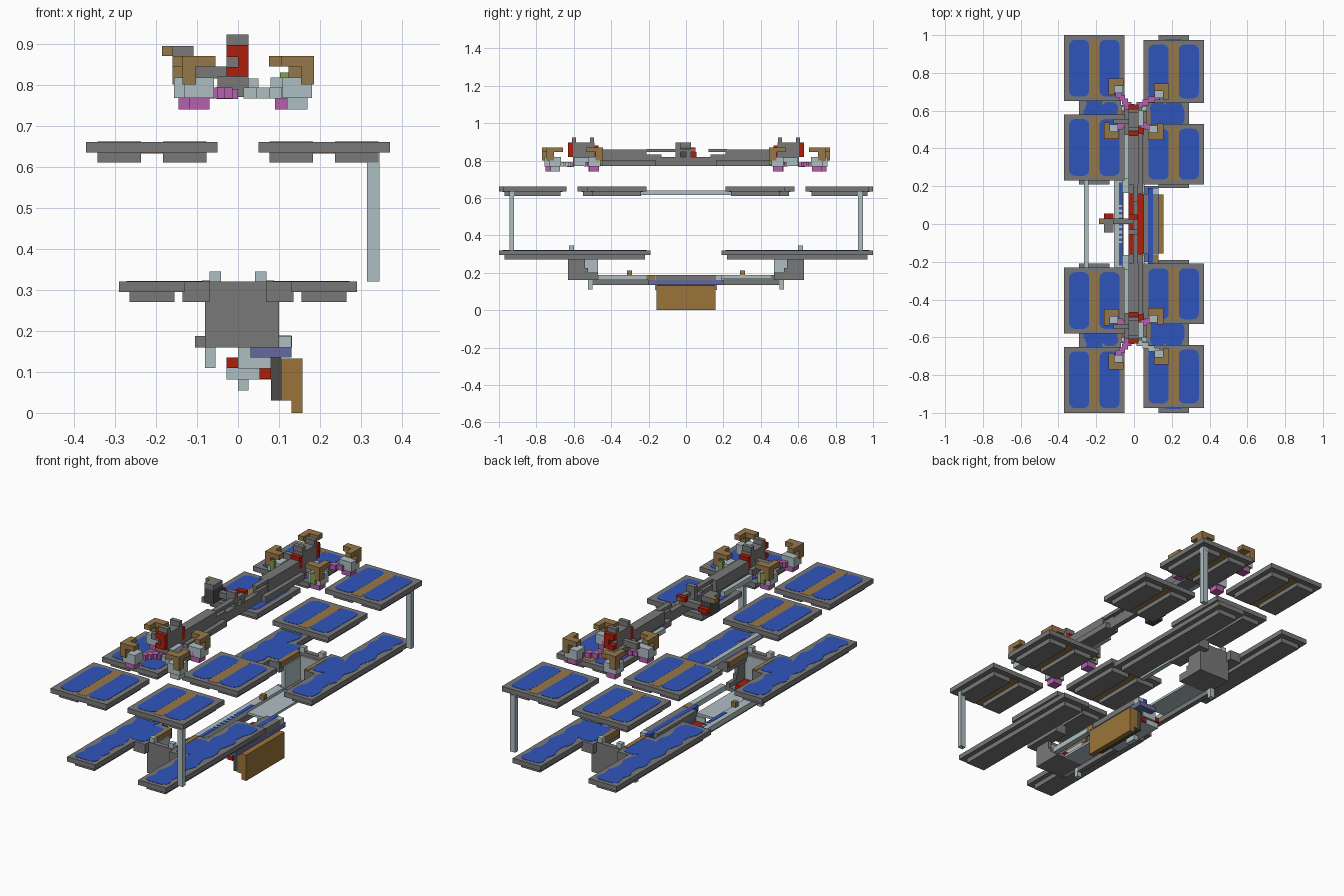
import bpy, bmesh, math

cube = bpy.data.objects.get("Cube")
if cube:
    bpy.data.objects.remove(cube, do_unlink=True)


def material(name, r, g, b):
    m = bpy.data.materials.new(name)
    m.use_nodes = True
    m.diffuse_color = (r, g, b, 1)
    m.node_tree.nodes["Principled BSDF"].inputs["Base Color"].default_value = (r, g, b, 1)
    return m


grey = material("mid grey", .19, .19, .19)
dark = material("dark grey", .07, .07, .07)
light = material("pale blue grey", .43, .52, .54)
brown = material("brown", .3, .185, .065)
ochre = material("ochre", .33, .175, .04)
red = material("red", .42, .013, .003)
blue = material("water blue", .03, .09, .5)
pink = material("magenta", .46, .12, .42)
green = material("leaf green", .22, .36, .06)
lilac = material("slate blue", .13, .14, .34)


def finish(name, mat, bm):
    bmesh.ops.recalc_face_normals(bm, faces=bm.faces)
    me = bpy.data.meshes.new(name)
    bm.to_mesh(me)
    bm.free()
    me.materials.append(mat)
    ob = bpy.data.objects.new(name, me)
    bpy.context.collection.objects.link(ob)


def box(name, mat, xs, ys, zs, signs=(1, -1)):
    """Box from x, y and z ranges, placed at each y sign."""
    bm = bmesh.new()
    for s in signs:
        geo = bmesh.ops.create_cube(bm, size=1)
        for v in geo["verts"]:
            v.co = (xs[0] + (v.co.x + .5) * (xs[1] - xs[0]),
                    s * (ys[0] + (v.co.y + .5) * (ys[1] - ys[0])),
                    zs[0] + (v.co.z + .5) * (zs[1] - zs[0]))
    finish(name, mat, bm)


def single(name, mat, xs, ys, zs):
    box(name, mat, xs, ys, zs, (1,))


def pool(name, xs, ys, z, wave=0):
    """Thin rounded water plate, with a wavy shore when wave is set."""
    bm = bmesh.new()
    cx, cy = sum(xs) / 2, sum(ys) / 2
    hx, hy, r = (xs[1] - xs[0]) / 2, (ys[1] - ys[0]) / 2, .03
    for s in (1, -1):
        pts = []
        steps = 16 if wave else 1
        for sx, sy, start in ((1, 1, 0), (-1, 1, 1), (-1, -1, 2), (1, -1, 3)):
            for k in range(4):
                a = (start + k / 3) * math.pi / 2
                pts.append((cx + sx * (hx - r) + r * math.cos(a),
                            cy + sy * (hy - r) + r * math.sin(a)))
            if start in (1, 3):
                side = -1 if start == 1 else 1
                for k in range(1, steps):
                    t = (1 - 2 * k / steps) * -side
                    ripple = wave * (1 + math.sin(k * 1.9 + start))
                    pts.append((cx + side * (hx - ripple), cy + t * (hy - r)))
        face = bm.faces.new([bm.verts.new((x, s * y, z - .003)) for x, y in pts])
        top = bmesh.ops.extrude_face_region(bm, geom=[face])["geom"]
        bmesh.ops.translate(bm, vec=(0, 0, .0045),
                            verts=[v for v in top if isinstance(v, bmesh.types.BMVert)])
    finish(name, blue, bm)


# Upper pool platforms
for side, label, rows in ((-1, "right", ((.23, .58), (.65, 1))),
                          (1, "left", ((.21, .53), (.64, .975)))):
    for row, (a, b) in zip(("inner", "outer"), rows):
        tag = f"{label}_{row}"
        c = side * .21
        box(f"platform_{tag}", grey, (c - .16, c + .16), (a, b), (.635, .66))
        box(f"platform_walk_{tag}", brown, (c - .027, c + .027), (a + .02, b - .02), (.632, .661))
        for off in (-.08, .08):
            box(f"platform_base_{tag}", grey, (c + off - .053, c + off + .053),
                (a + .03, b - .03), (.61, .635))
            pool(f"platform_water_{tag}", (c + off - .053, c + off + .053),
                 (a + .025, b - .025), .66)

# Platform supports
box("platform_post", light, (.315, .345), (.92, .945), (.32, .635))
single("platform_tie_bar", light, (-.265, -.24), (-.24, .24), (.615, .64))

# Lower terraces, joined by pads beside each trough
for side, label, a, b in ((-1, "right", .21, .98), (1, "left", .19, 1)):
    x0, x1 = sorted((side * .13, side * .29))
    box(f"terrace_{label}", grey, (x0, x1), (a, b), (.295, .32))
    box(f"terrace_base_{label}", grey, (x0 + .025, x1 - .025), (a + .03, b - .03), (.27, .295))
    pool(f"terrace_water_{label}", (x0 + .018, x1 - .018), (a + .02, b - .02), .32, wave=.011)
    p0, p1 = sorted((side * .07, side * .135))
    box(f"pad_{label}", grey, (p0, p1), (.44, .66), (.27, .32))
    q0, q1 = sorted((side * .085, side * .17))
    pool(f"pad_water_{label}", (q0, q1), (.465, .645), .32)
    r0, r1 = sorted((side * .066, side * .088))
    box(f"pad_brown_edge_{label}", brown, (r0, r1), (.45, .6), (.29, .3225))
    box(f"pad_stud_{label}", light, (side * .055 - .014, side * .055 + .014), (.6, .625), (.32, .345))

# Hollow troughs, open towards the middle
box("trough_floor", grey, (-.08, .1), (.47, .63), (.16, .178))
box("trough_outer_wall", grey, (-.08, .1), (.605, .63), (.16, .32))
box("trough_lining", light, (-.06, .08), (.595, .605), (.178, .3))
box("trough_right_wall", light, (-.08, -.06), (.47, .61), (.16, .295))
box("trough_left_wall", grey, (.08, .1), (.54, .61), (.16, .295))
box("trough_left_sill", grey, (.08, .1), (.47, .54), (.16, .2))
box("trough_left_corner", grey, (.08, .1), (.525, .54), (.2, .225))
box("trough_red_block", red, (-.02, .05), (.475, .55), (.178, .2))
box("trough_foot", light, (-.08, -.055), (.5, .525), (.11, .16))

# Long lower bridge with its central pit
single("bridge_right_edge", grey, (-.08, -.055), (-.5, .5), (.135, .162))
single("bridge_right_rail", light, (-.105, -.06), (-.46, .46), (.16, .187))
box("bridge_rail_cap", grey, (-.105, -.08), (.46, .48), (.16, .187))
single("bridge_left_rail", light, (.1, .13), (-.47, .19), (.16, .187))
box("bridge_deck", light, (-.06, .055), (.165, .47), (.16, .172))
single("bridge_lilac_beam", lilac, (.052, .13), (-.2, .2), (.135, .16))
box("bridge_lilac_end", lilac, (.03, .052), (.165, .2), (.135, .16))
single("bridge_blue_channel", blue, (.075, .1), (-.21, .19), (.16, .189))
box("bridge_blue_strip", blue, (-.08, -.061), (.1, .22), (.183, .189))
for k in range(-3, 4):
    single("bridge_blue_mark", blue, (-.08, -.061), (k * .028 - .007, k * .028 + .007), (.183, .189))
box("bridge_brown_block", brown, (-.08, -.055), (.29, .315), (.187, .212))
single("bridge_brown_end", brown, (.1, .131), (-.21, -.162), (.162, .189))
single("bridge_side_plate", grey, (.1, .132), (-.16, .16), (.16, .188))
single("bridge_inner_plate", grey, (.05, .075), (-.16, .16), (.16, .188))

# Pit hull
single("pit_red_floor", red, (-.028, .05), (-.16, .16), (.11, .135))
single("pit_hull", light, (-.028, .08), (-.15, .15), (.082, .11))
single("pit_keel", light, (0, .025), (-.03, .03), (.055, .082))
box("pit_end_wall", light, (0, .08), (.155, .165), (.108, .16))
box("pit_red_end", red, (.052, .08), (.12, .158), (.083, .108))

# Hanging side panel
single("panel_backing", dark, (.08, .105), (-.15, .15), (.03, .135))
single("panel_upper", ochre, (.105, .135), (-.155, .155), (.03, .133))
single("panel_lower", ochre, (.13, .157), (-.157, .157), (0, .133))

# Top beam
single("beam_spine", grey, (-.004, .022), (-.45, .45), (.77, .82))
box("beam_wing", grey, (-.03, .048), (.16, .48), (.77, .8))
box("beam_deck", grey, (-.028, .025), (.21, .47), (.8, .86))
box("beam_slope", grey, (-.004, .022), (.13, .22), (.815, .832))
single("beam_top_bar", grey, (-.004, .022), (-.21, .05), (.845, .862))
single("beam_top_stub", grey, (-.004, .022), (.12, .22), (.845, .862))
box("beam_side_strip", light, (-.052, -.03), (.24, .47), (.77, .795))

# Central cabin on an arm
single("cabin_arm", grey, (-.11, .02), (0, .028), (.815, .845))
single("cabin_body", dark, (-.16, -.108), (-.045, .03), (.8, .87))
single("cabin_red_side", red, (-.16, -.108), (.03, .055), (.82, .845))
single("cabin_roof", grey, (-.16, -.108), (-.045, .028), (.87, .895))
single("cabin_brown_front", brown, (-.185, -.16), (0, .028), (.87, .895))
single("beam_centre_block", grey, (-.028, .022), (-.055, -.03), (.82, .895))
single("beam_red_block", red, (-.028, .022), (.025, .05), (.845, .87))

# Towers at the beam ends
box("tower_base", grey, (-.05, .025), (.47, .605), (.79, .82))
box("tower_body", grey, (-.028, .025), (.49, .605), (.77, .895))
box("tower_red_outer", red, (0, .025), (.605, .632), (.82, .897))
box("tower_red_cap", red, (-.028, 0), (.605, .632), (.868, .897))
box("tower_red_foot", red, (-.028, 0), (.605, .632), (.82, .843))
box("tower_red_inner", red, (-.028, .025), (.467, .492), (.82, .88))
for y in (.492, .588):
    box("tower_peak", grey, (-.028, .025), (y, y + .022), (.89, .922))
box("tower_arm", grey, (-.108, -.028), (.53, .555), (.815, .845))
box("tower_light_block", light, (.02, .05), (.52, .6), (.77, .815))
box("tower_pink_base", pink, (-.052, 0), (.6, .635), (.765, .79))

# Four hooked pods at each end, with stepped links to the towers
for end, end_name in ((1, "back"), (-1, "front")):
    for x, y, beam_y, label in ((-.095, .725, .63, "right_outer"), (-.12, .495, .53, "right_inner"),
                                (.145, .7, .63, "left_outer"), (.115, .49, .53, "left_inner")):
        s = 1 if x > 0 else -1
        t = 1 if "outer" in label else -1
        link = light if end < 0 and label == "left_outer" else pink
        tag = f"{end_name}_{label}"
        for k in range(4):
            f = k / 3
            px, py = s * .03 + (x - s * .03) * f * .8, beam_y + (y - beam_y) * f * .6
            box(f"pod_link_{tag}", link, (px - .016, px + .016), (py - .016, py + .016),
                (.767, .793), (end,))
        box(f"pod_body_{tag}", light, (x - .036, x + .036), (y - .032, y + .032), (.768, .818), (end,))
        box(f"pod_foot_{tag}", link, (x - .025, x + .025), (y - .025, y + .025), (.74, .768), (end,))
        # Hook: corner leg under an L-shaped cap
        o = sorted((x + s * .008, x + s * .04))
        e = sorted((y + t * .005, y + t * .045))
        i = sorted((y + t * .006, y - t * .042))
        box(f"pod_leg_{tag}", brown, o, e, (.8, .846), (end,))
        box(f"pod_cap_{tag}", brown, (x - .04, x + .04), e, (.845, .87), (end,))
        box(f"pod_cap_arm_{tag}", brown, o, i, (.845, .87), (end,))
        if t < 0:
            box(f"pod_leaf_{tag}", green, (x - .012, x + .012), (y - .045, y - .03), (.775, .83), (end,))
